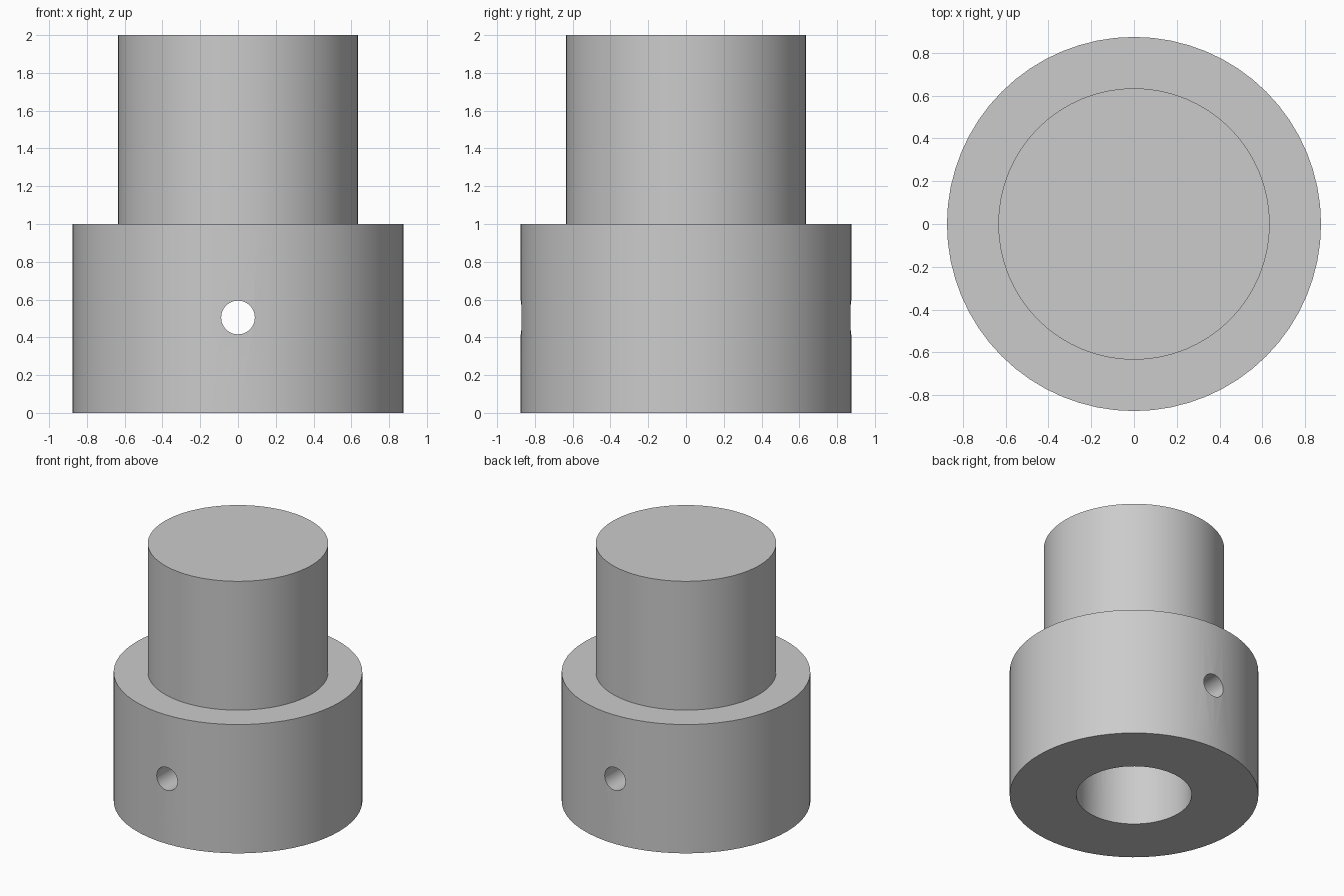
import bpy, bmesh, math
from mathutils import Vector

if "Cube" in bpy.data.objects:
    bpy.data.objects.remove(bpy.data.objects["Cube"], do_unlink=True)

SEGMENTS = 64
BASE_R, SHAFT_R, BORE_R, PIN_R = 0.875, 0.635, 0.406, 0.089

grey = bpy.data.materials.new("plain grey")
grey.use_nodes = True
colour = (0.6, 0.6, 0.6, 1)
grey.diffuse_color = colour
grey.node_tree.nodes["Principled BSDF"].inputs["Base Color"].default_value = colour

# Stepped body with a blind bore, turned from a half profile
profile = [(0, 1), (BORE_R, 1), (BORE_R, 0), (BASE_R, 0), (BASE_R, 1),
           (SHAFT_R, 1), (SHAFT_R, 2), (0, 2)]
bm = bmesh.new()
points = [bm.verts.new((r, 0, z)) for r, z in profile]
edges = [bm.edges.new(pair) for pair in zip(points, points[1:])]
bmesh.ops.spin(bm, geom=points + edges, cent=(0, 0, 0), axis=(0, 0, 1),
               angle=math.tau, steps=SEGMENTS, use_duplicate=False)
bmesh.ops.remove_doubles(bm, verts=bm.verts, dist=0.0001)
bmesh.ops.recalc_face_normals(bm, faces=bm.faces)
mesh = bpy.data.meshes.new("stepped_socket")
bm.to_mesh(mesh)
bm.free()
body = bpy.data.objects.new("stepped_socket", mesh)
bpy.context.collection.objects.link(body)
mesh.materials.append(grey)

# Cross hole for a pin, drilled front to back through the collar
bpy.ops.mesh.primitive_cylinder_add(vertices=48, radius=PIN_R, depth=2.4,
                                    location=(0, 0, 0.505),
                                    rotation=(math.pi / 2, 0, 0))
drill = bpy.context.object
drill.name = "pin_hole_cutter"
drill.hide_render = True
drill.data.materials.append(grey)
cut = body.modifiers.new("pin_hole", "BOOLEAN")
cut.operation = "DIFFERENCE"
cut.solver = "EXACT"
cut.object = drill

bpy.ops.object.select_all(action="DESELECT")
body.select_set(True)
bpy.context.view_layer.objects.active = body
bpy.ops.object.modifier_apply(modifier=cut.name)
bpy.data.objects.remove(drill, do_unlink=True)
bpy.ops.object.shade_smooth_by_angle(angle=math.radians(30))
